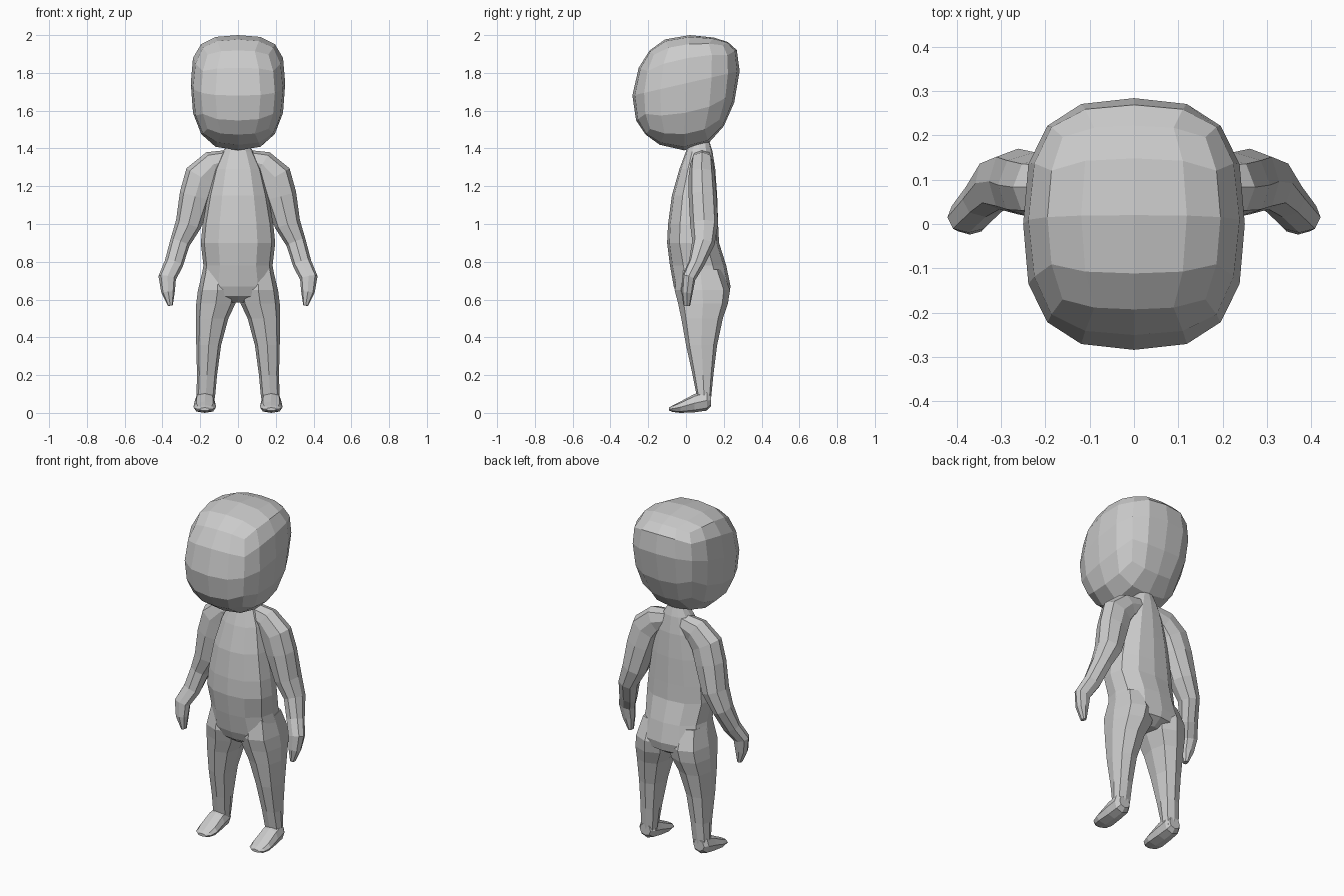
import bpy, bmesh, math
from mathutils import Vector


def finish(name, bm, mirror=False):
    bmesh.ops.recalc_face_normals(bm, faces=bm.faces)
    me = bpy.data.meshes.new(name)
    bm.to_mesh(me)
    bm.free()
    ob = bpy.data.objects.new(name, me)
    bpy.context.collection.objects.link(ob)
    if mirror:
        ob.modifiers.new("Mirror", 'MIRROR')
    return ob


def loft(name, sections, sides=8, p=2.4, mirror=False):
    """Skin rounded sections, each given as (centre, half axis u, half axis v)."""
    bm = bmesh.new()
    rings = []
    for c, u, v in sections:
        ring = []
        for i in range(sides):
            a = 2 * math.pi * i / sides
            ca, sa = math.cos(a), math.sin(a)
            k = (abs(ca) ** p + abs(sa) ** p) ** (-1 / p)
            ring.append(bm.verts.new(Vector(c) + Vector(u) * ca * k + Vector(v) * sa * k))
        rings.append(ring)
    for a, b in zip(rings, rings[1:]):
        for i in range(sides):
            j = (i + 1) % sides
            bm.faces.new((a[i], a[j], b[j], b[i]))
    bm.faces.new(rings[0])
    bm.faces.new(rings[-1])
    return finish(name, bm, mirror)


def level(cx, hw, front, back, z):
    return ((cx, (front + back) / 2, z), (hw, 0, 0), (0, (back - front) / 2, 0))


# Head: subdivided cube inflated to a ball, squarer across than in profile
bm = bmesh.new()
bmesh.ops.create_cube(bm, size=2)
bmesh.ops.subdivide_edges(bm, edges=bm.edges[:], cuts=3, use_grid_fill=True)
P, Q = 2.2, 2.8
for v in bm.verts:
    x, y, z = v.co
    side = (abs(y) ** P + abs(z) ** P) ** (1 / P)
    d = v.co / (side ** Q + abs(x) ** Q) ** (1 / Q)
    v.co = (d.x * 0.25,
            d.y * 0.284 + 0.02 * d.z,
            1.695 + d.z * 0.305 + (0.05 + 0.065 * d.y) * (1 - d.z ** 2))
    if z < 0:
        v.co.y -= 0.01 * d.z
finish("head", bm)

# Torso: level rings from the neck down to the crotch
loft("torso", [level(0, *r) for r in [
    (0.04, 0.03, 0.12, 1.45),
    (0.08, 0.0, 0.14, 1.385),
    (0.125, -0.035, 0.155, 1.29),
    (0.16, -0.075, 0.165, 1.15),
    (0.187, -0.095, 0.17, 1.0),
    (0.197, -0.1, 0.175, 0.9),
    (0.183, -0.085, 0.213, 0.78),
    (0.203, -0.065, 0.236, 0.67),
    (0.18, -0.045, 0.225, 0.62),
    (0.06, 0.0, 0.17, 0.585)]], sides=12)

# Legs
loft("legs", [level(*r) for r in [
    (0.105, 0.08, -0.04, 0.19, 0.76),
    (0.108, 0.104, -0.06, 0.233, 0.65),
    (0.117, 0.104, -0.042, 0.222, 0.58),
    (0.137, 0.086, -0.025, 0.195, 0.5),
    (0.155, 0.066, 0.0, 0.165, 0.36),
    (0.164, 0.053, 0.035, 0.145, 0.2),
    (0.17, 0.05, 0.055, 0.135, 0.1),
    (0.172, 0.045, 0.06, 0.13, 0.05)]], p=2.7, mirror=True)

# Feet: upright rings from heel to toe (y, half width, bottom, top)
loft("feet", [((0.176, y, (b + t) / 2), (w, 0, 0), (0, 0, (t - b) / 2))
              for y, w, b, t in [
    (0.132, 0.035, 0.035, 0.1),
    (0.11, 0.052, 0.012, 0.12),
    (0.045, 0.056, 0.003, 0.1),
    (-0.03, 0.06, 0.0, 0.06),
    (-0.07, 0.05, 0.005, 0.04),
    (-0.09, 0.025, 0.012, 0.028)]], mirror=True)

# Arms with hands: path points with width and depth (x, y, z, w, d)
path = [(0.03, 0.085, 1.345, 0.05, 0.05),
        (0.13, 0.084, 1.315, 0.075, 0.062),
        (0.195, 0.083, 1.25, 0.09, 0.07),
        (0.225, 0.088, 1.15, 0.085, 0.074),
        (0.262, 0.096, 1.0, 0.069, 0.074),
        (0.308, 0.092, 0.9, 0.053, 0.06),
        (0.34, 0.055, 0.79, 0.05, 0.042),
        (0.375, 0.015, 0.715, 0.047, 0.036),
        (0.37, 0.006, 0.64, 0.036, 0.03),
        (0.358, 0.004, 0.568, 0.013, 0.018)]
sections = []
for i, (x, y, z, w, d) in enumerate(path):
    t = Vector(path[min(i + 1, len(path) - 1)][:3]) - Vector(path[max(i - 1, 0)][:3])
    t.normalize()
    v = (Vector((0, 1, 0)) - t * t.y).normalized()
    sections.append(((x, y, z), v.cross(t) * w, v * d))
loft("arms", sections, mirror=True)
